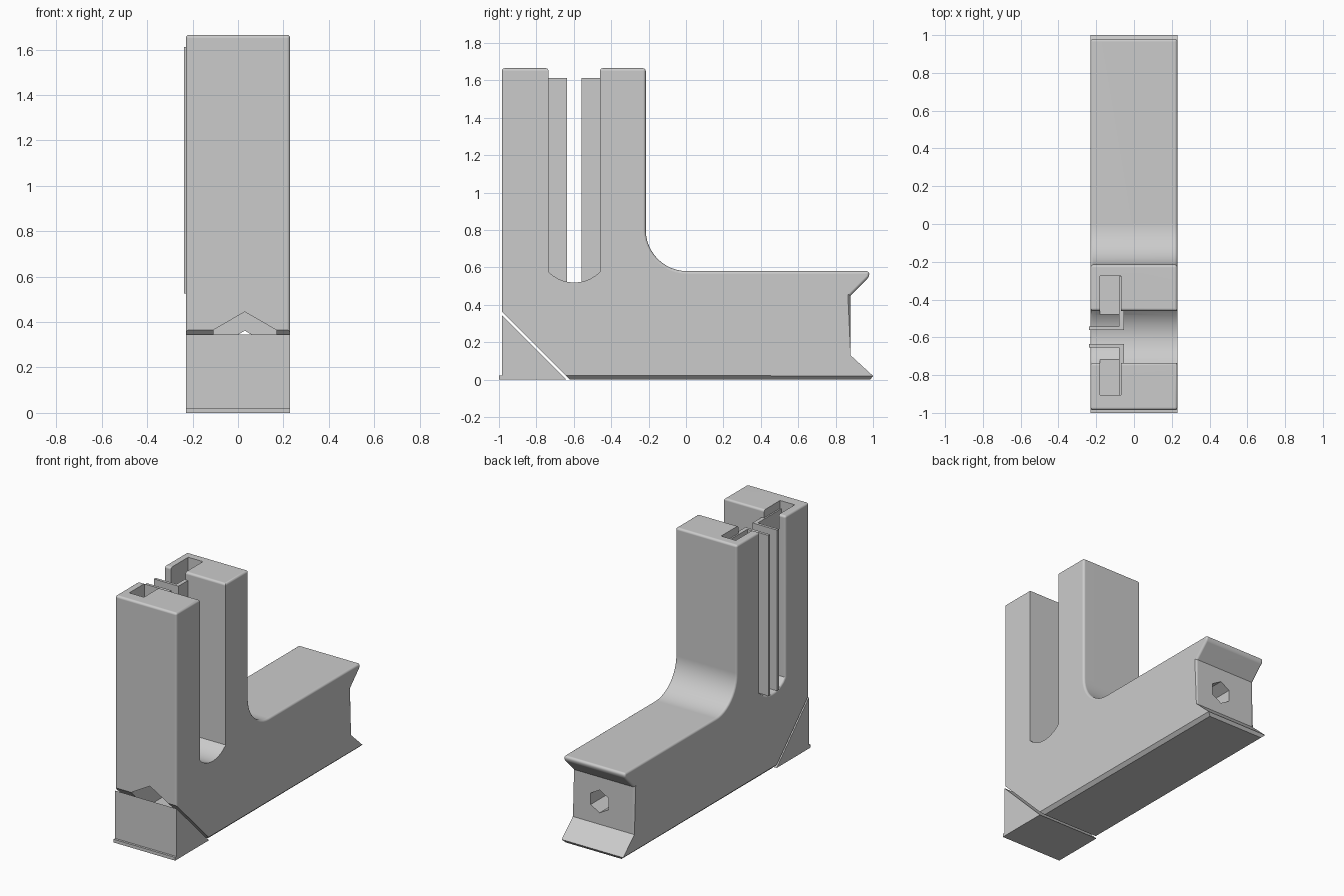
import bpy, bmesh
from math import sin, cos, pi, radians

W = 0.23            # half width of the bracket
SLOT = -0.5975      # centre line of the upright slot

if "Cube" in bpy.data.objects:
    bpy.data.objects.remove(bpy.data.objects["Cube"], do_unlink=True)

grey = bpy.data.materials.new("plain grey")
grey.use_nodes = True
colour = (0.6, 0.6, 0.6, 1)
grey.diffuse_color = colour
grey.node_tree.nodes["Principled BSDF"].inputs["Base Color"].default_value = colour


def arc(cy, cz, r, a0, a1, n):
    """Points (y, z) along a circular arc, angles in degrees."""
    angles = [radians(a0 + (a1 - a0) * i / n) for i in range(n + 1)]
    return [(cy + r * cos(a), cz + r * sin(a)) for a in angles]


def prism(points, x0, x1):
    """Closed bmesh of a (y, z) outline extruded along x."""
    bm = bmesh.new()
    face = bm.faces.new([bm.verts.new((x0, y, z)) for y, z in points])
    out = bmesh.ops.extrude_face_region(bm, geom=[face])
    new = [v for v in out["geom"] if isinstance(v, bmesh.types.BMVert)]
    bmesh.ops.translate(bm, verts=new, vec=(x1 - x0, 0, 0))
    bmesh.ops.recalc_face_normals(bm, faces=bm.faces)
    return bm


def finish(name, bm):
    mesh = bpy.data.meshes.new(name)
    bm.to_mesh(mesh)
    bm.free()
    mesh.materials.append(grey)
    obj = bpy.data.objects.new(name, mesh)
    bpy.context.collection.objects.link(obj)
    return obj


def box(name, x, y, z):
    return finish(name, prism([(y[0], z[0]), (y[1], z[0]), (y[1], z[1]), (y[0], z[1])], *x))


def hex_bar(name, r, y0, y1):
    """Hexagonal bar along y with a corner pointing up."""
    bm = bmesh.new()
    ring = [(0.03 + r * sin(i * pi / 3), y0, 0.285 + r * cos(i * pi / 3)) for i in range(6)]
    face = bm.faces.new([bm.verts.new(p) for p in ring])
    out = bmesh.ops.extrude_face_region(bm, geom=[face])
    new = [v for v in out["geom"] if isinstance(v, bmesh.types.BMVert)]
    bmesh.ops.translate(bm, verts=new, vec=(0, y1 - y0, 0))
    bmesh.ops.recalc_face_normals(bm, faces=bm.faces)
    return finish(name, bm)


def cut(target, cutter):
    mod = target.modifiers.new("cut", "BOOLEAN")
    mod.operation, mod.solver, mod.object = "DIFFERENCE", "EXACT", cutter
    bpy.context.view_layer.objects.active = target
    bpy.ops.object.modifier_apply(modifier=mod.name)
    bpy.data.objects.remove(cutter, do_unlink=True)


# L-shaped body with upright slot and notched end
outline = [(-0.985, 0.365), (-0.62, 0), (0.985, 0), (1.0, 0.02), (0.88, 0.13),
           (0.88, 0.45), (0.98, 0.55), (0.98, 0.58)]
outline += arc(0.005, 0.80, 0.22, 270, 180, 12)
outline += [(-0.215, 1.665), (SLOT + 0.1375, 1.665)]
outline += arc(SLOT, 0.713, 0.194, -45, -135, 10)
outline += [(SLOT - 0.1375, 1.665), (-0.985, 1.665)]
bm = prism(outline, -W, W)

# Chamfer along the bottom sides
low = [e for e in bm.edges if all(v.co.z < 0.001 for v in e.verts)
       and abs(e.verts[0].co.y - e.verts[1].co.y) > 0.5]
bmesh.ops.bevel(bm, geom=low, offset=0.022, segments=1, affect="EDGES")


def wants_round(e):
    mid = (e.verts[0].co + e.verts[1].co) / 2
    if min(v.co.z for v in e.verts) < 0.12 and mid.y > -0.9:
        return False
    if mid.z < 0.37 and mid.y < -0.5:
        return False
    on_slot = all(abs(v.co.y - SLOT) < 0.14 for v in e.verts)
    if on_slot and mid.x > W - 0.01:
        return False
    return e.is_convex and e.calc_face_angle(0) > radians(30)


# Rounded outer edges
bmesh.ops.bevel(bm, geom=[e for e in bm.edges if wants_round(e)], offset=0.02,
                segments=4, profile=0.5, affect="EDGES", clamp_overlap=True)
body = finish("bracket_body", bm)

# Side pocket behind the slot, long bore and bolt head recess
cut(body, box("pocket_cutter", (-0.18, -0.07), (-0.905, -0.275), (0.56, 1.9)))
cut(body, hex_bar("bore_cutter", 0.077, -1.2, 1.2))
cut(body, hex_bar("recess_cutter", 0.16, -1.2, -0.6))

# Corner wedge with a thin lip at its foot
finish("corner_wedge", prism([(-0.985, 0.345), (-0.985, 0.022), (-1.0, 0.022),
                              (-1.0, 0), (-0.64, 0)], -W, W))

# Pair of L-shaped spring strips in the slot
for side, name in ((1, "back"), (-1, "front")):
    def span(a, b):
        return sorted((SLOT + side * a, SLOT + side * b))
    box(name + "_strip_web", (-0.08, -0.053), span(0.0375, 0.32), (0.515, 1.612))
    box(name + "_strip_flange", (-0.237, -0.08), span(0.0375, 0.056), (0.525, 1.612))

# Smooth rounds, flat faces
bpy.ops.object.select_all(action="DESELECT")
body.select_set(True)
bpy.context.view_layer.objects.active = body
bpy.ops.object.shade_smooth_by_angle(angle=radians(30))
body.modifiers.new("flat_face_normals", "WEIGHTED_NORMAL").keep_sharp = True
